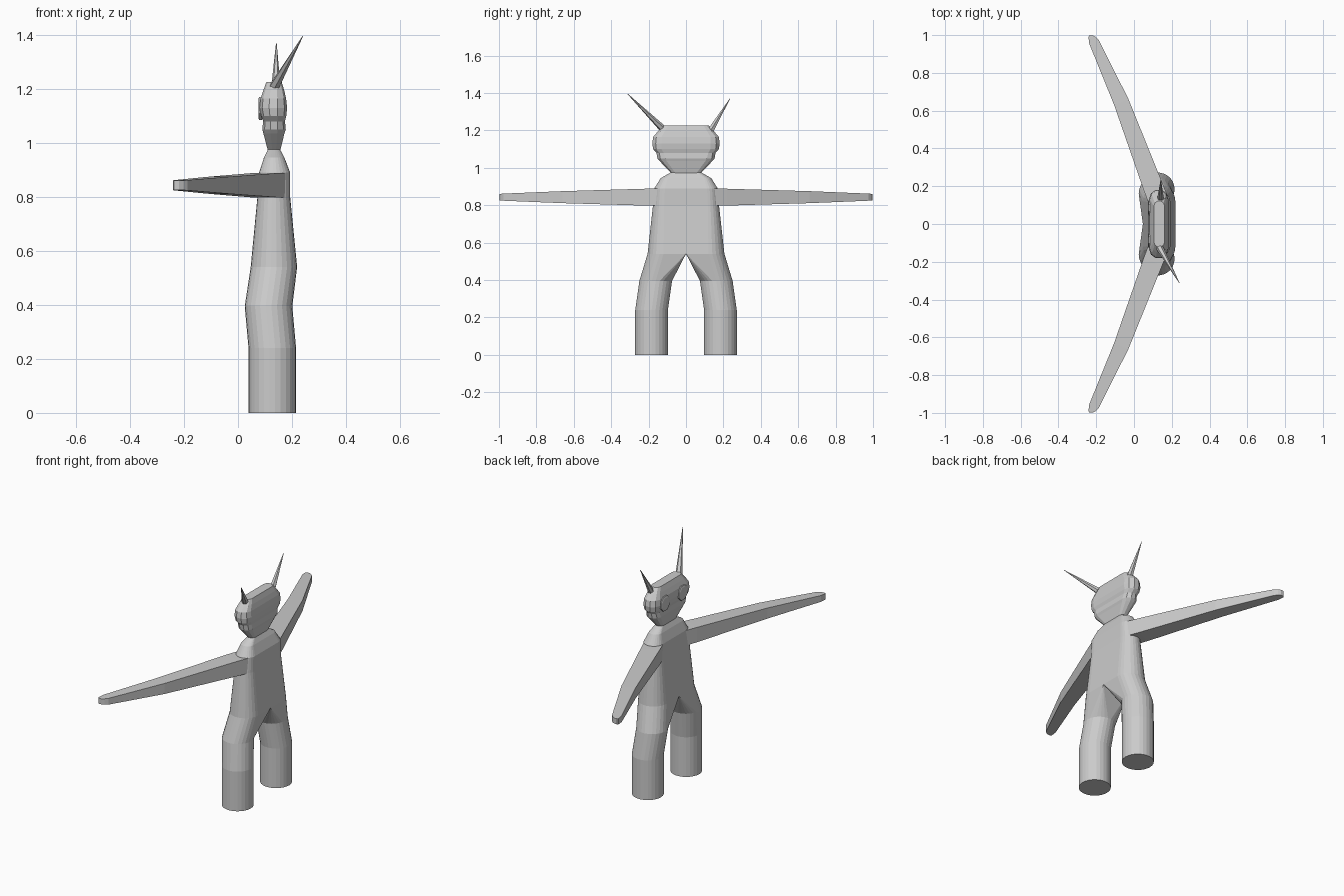
import bpy, bmesh, math
from mathutils import Vector

if "Cube" in bpy.data.objects:
    bpy.data.objects.remove(bpy.data.objects["Cube"])

grey = bpy.data.materials.new("plain_grey")
grey.diffuse_color = (0.6, 0.6, 0.6, 1)
grey.use_nodes = True
grey.node_tree.nodes["Principled BSDF"].inputs["Base Color"].default_value = grey.diffuse_color


def loft(name, rings, cap_start=True, cap_end=True):
    """Skin a list of equal-length vertex rings into one flat-shaded object."""
    bm = bmesh.new()
    rows = [[bm.verts.new(p) for p in ring] for ring in rings]
    for a, b in zip(rows, rows[1:]):
        n = len(a)
        for i in range(n):
            j = (i + 1) % n
            bm.faces.new((a[i], a[j], b[j], b[i]))
    if cap_start:
        bm.faces.new(rows[0][::-1])
    if cap_end:
        bm.faces.new(rows[-1])
    bmesh.ops.remove_doubles(bm, verts=bm.verts, dist=1e-5)
    bmesh.ops.recalc_face_normals(bm, faces=bm.faces)
    mesh = bpy.data.meshes.new(name)
    bm.to_mesh(mesh)
    bm.free()
    mesh.materials.append(grey)
    obj = bpy.data.objects.new(name, mesh)
    bpy.context.collection.objects.link(obj)
    return obj


def stadium(z, x0, x1, half_y, segs):
    """Flat-sided oval section with rounded ends in y."""
    c, h = (x0 + x1) / 2, (x1 - x0) / 2
    flat = half_y - h
    pts = []
    for s in (1, -1):
        for k in range(segs + 1):
            t = math.pi * k / segs
            pts.append((c + s * h * math.cos(t), s * (flat + h * math.sin(t)), z))
    return pts


def cone(name, base, tip, radius, sides=6):
    base, tip = Vector(base), Vector(tip)
    q = (tip - base).to_track_quat('Z', 'Y')
    rings = []
    for p, r in ((base, radius), (tip, 0.0012)):
        rings.append([p + q @ Vector((r * math.cos(a), r * math.sin(a), 0))
                      for a in (2 * math.pi * k / sides for k in range(sides))])
    return loft(name, rings)


SEGS = 13
HIP = (0.54, 0.047, 0.219, 0.206)

# Torso with sloping shoulders
loft("torso", [stadium(*s, SEGS) for s in (
    HIP, (0.80, 0.072, 0.193, 0.177), (0.89, 0.078, 0.193, 0.170),
    (0.945, 0.096, 0.172, 0.135), (0.975, 0.111, 0.156, 0.082))],
    cap_start=False)

# Head with brow and mouth groove
loft("head", [stadium(*s, 5) for s in (
    (0.97, 0.111, 0.156, 0.078), (1.035, 0.094, 0.172, 0.142),
    (1.05, 0.090, 0.177, 0.155), (1.08, 0.093, 0.174, 0.160),
    (1.10, 0.086, 0.179, 0.178), (1.13, 0.080, 0.182, 0.183),
    (1.165, 0.084, 0.178, 0.178), (1.195, 0.094, 0.171, 0.152),
    (1.225, 0.105, 0.162, 0.123))])


def leg(side, name):
    z, x0, x1, hy = HIP
    c, h = (x0 + x1) / 2, (x1 - x0) / 2
    n = 2 * SEGS
    angles = [2 * math.pi * k / n for k in range(n)]
    # Hip ring: rounded outside, pinched to the crotch line inside
    top = []
    for k, t in enumerate(angles):
        if k <= SEGS:
            top.append((c + h * math.cos(t), side * (hy - h + h * math.sin(t)), z))
        else:
            top.append((x1 if math.cos(t) > 0 else x0, 0, z))
    rings = [top]
    for z, cx, cy in ((0.395, 0.113, 0.162), (0.24, 0.127, 0.184), (0, 0.127, 0.184)):
        rings.append([(cx + 0.088 * math.cos(t), side * (cy + 0.088 * math.sin(t)), z)
                      for t in angles])
    loft(name, rings, cap_start=False)


def arm(side, name):
    # centre x, centre y, half width, half height
    stations = ((0.135, 0.11, 0.054, 0.046), (0.10, 0.20, 0.053, 0.045),
                (-0.067, 0.645, 0.041, 0.032), (-0.212, 0.965, 0.027, 0.019),
                (-0.222, 0.99, 0.021, 0.018), (-0.227, 0.998, 0.010, 0.017))
    rings = []
    for x, y, w, h in stations:
        rings.append([(x + a * w * 0.923, side * (y + a * w * 0.385 * (y < 0.98)),
                       0.843 + b * h)
                      for a, b in ((-1, -1), (1, -1), (1, 1), (-1, 1))])
    loft(name, rings)


def eye(side, name):
    # Octagonal plate on the face
    rings = []
    for x, r in ((0.088, 0.046), (0.078, 0.046), (0.075, 0.036)):
        rings.append([(x, side * 0.085 + r * math.cos(a), 1.127 + r * math.sin(a))
                      for a in (math.pi * (k + 0.5) / 4 for k in range(8))])
    loft(name, rings)


for side, label in ((1, "left"), (-1, "right")):
    leg(side, label + "_leg")
    arm(side, label + "_arm")
    eye(side, label + "_eye")

# Uneven horns
cone("long_horn", (0.13, -0.115, 1.20), (0.24, -0.312, 1.395), 0.02)
cone("short_horn", (0.14, 0.12, 1.18), (0.142, 0.235, 1.37), 0.02)
